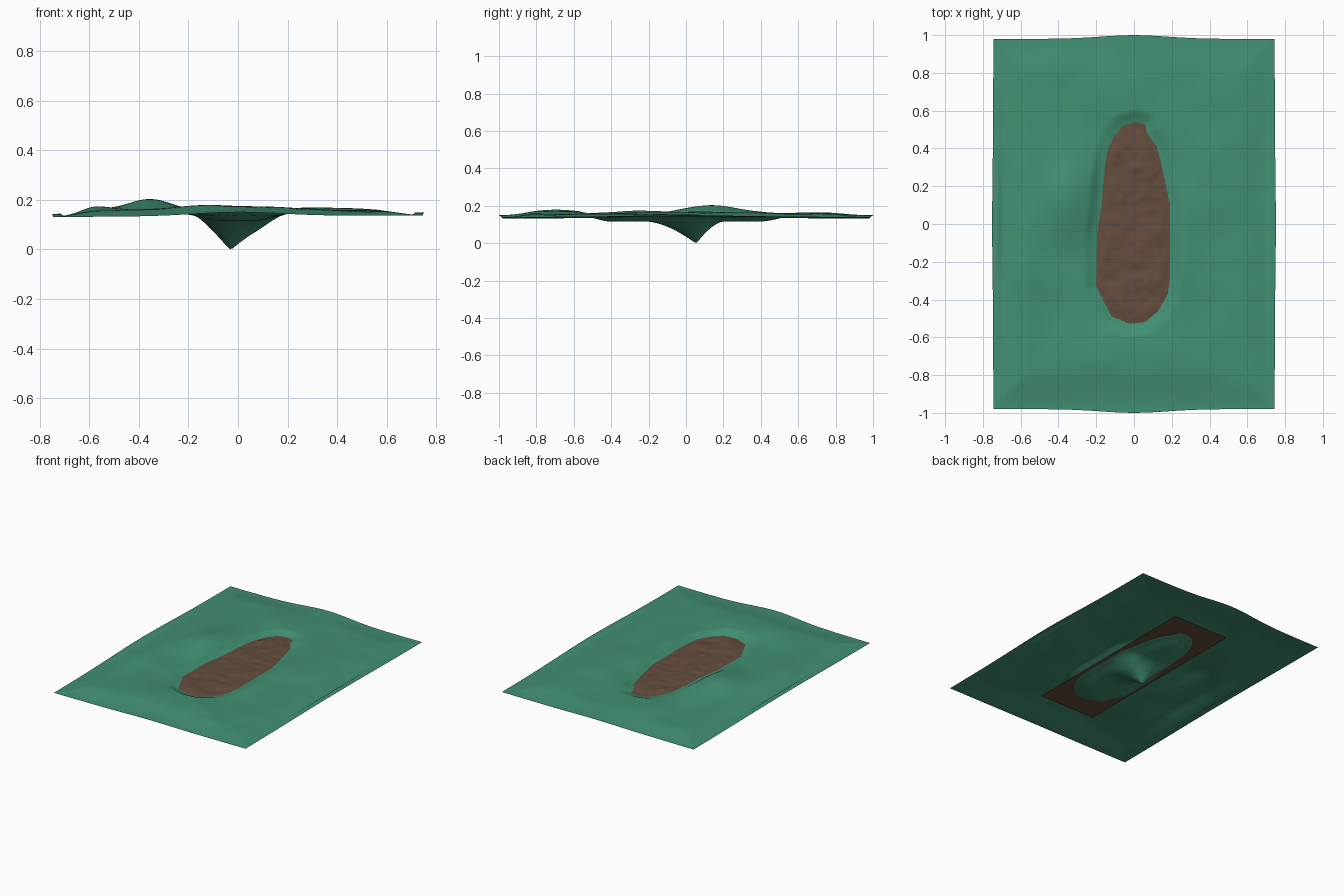
import bpy, bmesh, math
from mathutils import Vector, noise

if "Cube" in bpy.data.objects:
    bpy.data.objects.remove(bpy.data.objects["Cube"])

# outline of the exposed mud, counter-clockwise in plan
OUT = [(-.02, -.53), (.06, -.52), (.13, -.46), (.18, -.37), (.19, -.28), (.19, 0), (.19, .1),
       (.17, .2), (.145, .32), (.12, .41), (.07, .48), (.06, .53), (0, .54), (-.06, .52),
       (-.11, .46), (-.145, .37), (-.16, .25), (-.17, .1), (-.195, -.05), (-.2, -.33),
       (-.16, -.41), (-.12, -.49)]
LEVEL = .141


def smooth(t):
    t = max(0, min(1, t))
    return t * t * (3 - 2 * t)


def signed(x, y):
    """distance to the outline, negative inside"""
    best, inside = 9, False
    for i, (ax, ay) in enumerate(OUT):
        bx, by = OUT[i - 1]
        dx, dy = bx - ax, by - ay
        t = max(0, min(1, ((x - ax) * dx + (y - ay) * dy) / (dx * dx + dy * dy)))
        best = min(best, math.hypot(x - ax - t * dx, y - ay - t * dy))
        if (ay > y) != (by > y) and x < ax + (y - ay) / dy * dx:
            inside = not inside
    return -best if inside else best


# soft mounds on the grass: x, y, width x, width y, height
MOUNDS = [(-.35, .14, .13, .22, .047), (-.05, -.7, .3, .17, .024), (-.58, -.2, .1, .3, .018),
          (.42, .3, .13, .3, .012), (.25, -.1, .12, .3, .014), (0, .65, .25, .2, .008)]


def grass(x, y):
    d = signed(x, y)
    if d < 0:
        # shallow basin with one steep funnel
        shallow = .022 * smooth(-d / .12) + .003 * smooth(-d / .01)
        dx, dy = x + .03, y - .055
        r = math.hypot(dx / (.17 if dx < 0 else .23), dy / (.27 if dy < 0 else .15))
        funnel = .12 * max(0, 1 - r) ** 1.7 * smooth(-d / .04)
        return max(0, LEVEL - shallow - funnel)
    edge = smooth(min((.75 - abs(x)) / .2, (.98 - abs(y)) / .2))
    rim = .134 + .004 * x + .016 * math.exp(-(x / .25) ** 2) + .012 * math.exp(-(y / .5) ** 2) * (abs(x) > .7)
    z = rim * (1 - edge) + .155 * edge
    for mx, my, wx, wy, h in MOUNDS:
        z += edge * h * math.exp(-((x - mx) / wx) ** 2 - ((y - my) / wy) ** 2)
    z += .006 * edge * noise.noise(Vector((x * 5, y * 5, 2)))
    t = smooth(d / .07)
    return (LEVEL + .002) * (1 - t) + z * t


def mud(x, y):
    # crumpled only where it is exposed
    d = signed(x, y)
    n = noise.noise(Vector((x * 9, y * 9, 5))) + .5 * noise.noise(Vector((x * 22, y * 22, 1)))
    return LEVEL + smooth(-d / .05) * (.006 + .009 * n)


def sheet(name, hx, hy, nx, ny, height, colour, bulge=0):
    bm = bmesh.new()
    bmesh.ops.create_grid(bm, x_segments=nx, y_segments=ny, size=1)
    for v in bm.verts:
        x, y = v.co.x * hx, v.co.y * hy
        v.co.z = height(x, y)
        # edges bow outwards slightly
        v.co.x = x * (1 + .4 * bulge * math.exp(-(y / .4) ** 2))
        v.co.y = y * (1 + bulge * math.exp(-(x / .25) ** 2) * smooth((abs(y) - .6) / .38))
    me = bpy.data.meshes.new(name)
    bm.to_mesh(me)
    bm.free()
    ob = bpy.data.objects.new(name, me)
    bpy.context.collection.objects.link(ob)
    mat = bpy.data.materials.new(colour[0])
    mat.diffuse_color = (*colour[1], 1)
    mat.use_nodes = True
    mat.node_tree.nodes["Principled BSDF"].inputs["Base Color"].default_value = mat.diffuse_color
    me.materials.append(mat)
    me.shade_smooth()
    return ob


sheet("grass_sheet", .745, .98, 130, 170, grass, ("grass green", (.054, .28, .17)), .02)
sheet("mud_plate", .22, .68, 50, 150, mud, ("mud brown", (.13, .075, .048)))
